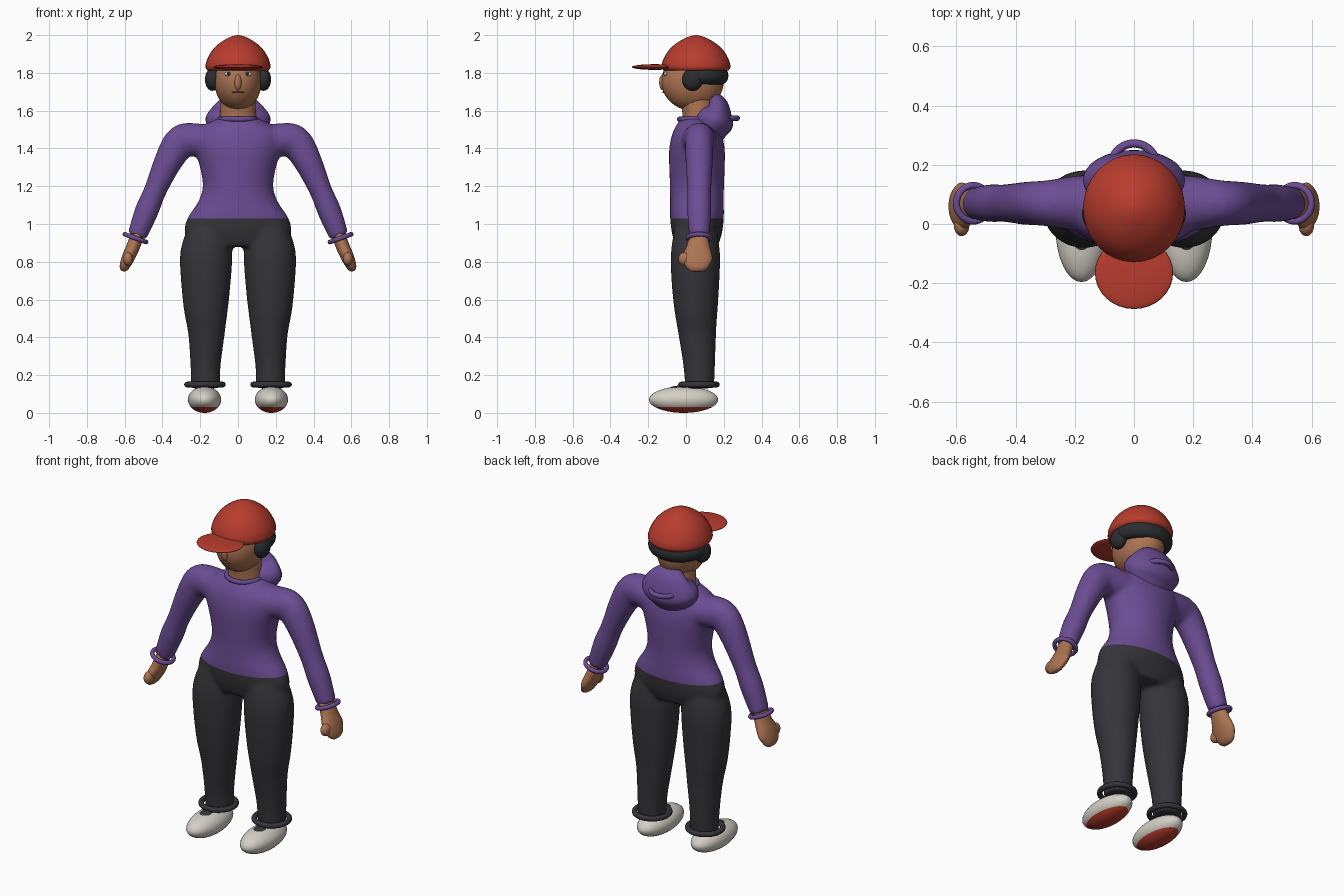
import bpy, bmesh, math
from mathutils import Vector, Matrix

if "Cube" in bpy.data.objects:
    bpy.data.objects.remove(bpy.data.objects["Cube"])


def material(name, r, g, b):
    m = bpy.data.materials.new(name)
    m.use_nodes = True
    m.diffuse_color = (r, g, b, 1)
    bsdf = m.node_tree.nodes["Principled BSDF"]
    bsdf.inputs["Base Color"].default_value = (r, g, b, 1)
    bsdf.inputs["Roughness"].default_value = 0.8
    return m


RED = material("cap red", 0.48, 0.045, 0.027)
PURPLE = material("hoodie purple", 0.15, 0.075, 0.30)
DARK = material("trouser charcoal", 0.036, 0.036, 0.042)
HAIR = material("hair black", 0.024, 0.026, 0.03)
SKIN = material("skin brown", 0.42, 0.175, 0.085)
MOUTH = material("lip brown", 0.22, 0.08, 0.045)
WHITE = material("shoe white", 0.66, 0.63, 0.56)


def finish(bm, name, mat):
    bmesh.ops.recalc_face_normals(bm, faces=bm.faces)
    for f in bm.faces:
        f.smooth = True
    mesh = bpy.data.meshes.new(name)
    bm.to_mesh(mesh)
    bm.free()
    mesh.materials.append(mat)
    ob = bpy.data.objects.new(name, mesh)
    bpy.context.collection.objects.link(ob)
    return ob


def spline(rows, steps=4):
    """Catmull-Rom interpolation of ring rows."""
    out = []
    for i in range(len(rows) - 1):
        a, b, c, d = (Vector(rows[min(max(k, 0), len(rows) - 1)]) for k in range(i - 1, i + 3))
        for j in range(steps):
            t = j / steps
            out.append(0.5 * (2 * b + (c - a) * t + (2 * a - 5 * b + 4 * c - d) * t * t
                              + (3 * b - a - 3 * c + d) * t ** 3))
    return out + [Vector(rows[-1])]


def loft(bm, rows, sides=32):
    """Closed tube through rings of x, y, z, side radius, depth radius."""
    rows = spline([tuple(r) for r in rows])
    rings = []
    for i, r in enumerate(rows):
        t = (rows[min(i + 1, len(rows) - 1)] - rows[max(i - 1, 0)])
        t = Vector(t[:3]).normalized()
        v = (Vector((0, 1, 0)) - t * t.y).normalized()
        u = v.cross(t)
        rings.append([bm.verts.new(Vector(r[:3]) + u * r[3] * math.cos(k * math.tau / sides)
                                   + v * r[4] * math.sin(k * math.tau / sides)) for k in range(sides)])
    for a, b in zip(rings, rings[1:]):
        for k in range(sides):
            n = (k + 1) % sides
            bm.faces.new((a[k], a[n], b[n], b[k]))
    bm.faces.new(rings[0])
    bm.faces.new(rings[-1])


def tube(name, mat, rows):
    bm = bmesh.new()
    loft(bm, rows)
    return finish(bm, name, mat)


def ellipsoid(name, mat, centre, radii):
    bm = bmesh.new()
    bmesh.ops.create_uvsphere(bm, u_segments=32, v_segments=20, radius=1,
                              matrix=Matrix.Translation(centre) @ Matrix.Diagonal((*radii, 1)))
    return finish(bm, name, mat)


def ring(name, mat, centre, major, minor, tilt=0):
    bpy.ops.mesh.primitive_torus_add(location=centre, rotation=(0, tilt, 0), major_radius=major,
                                     minor_radius=minor, major_segments=40, minor_segments=12)
    ob = bpy.context.object
    ob.name = name
    ob.data.materials.append(mat)
    bpy.ops.object.shade_smooth()
    return ob


def colour_below(ob, height, mat):
    """Cut at a height and give the lower faces another colour."""
    ob.data.materials.append(mat)
    bm = bmesh.new()
    bm.from_mesh(ob.data)
    bmesh.ops.bisect_plane(bm, geom=bm.verts[:] + bm.edges[:] + bm.faces[:], dist=1e-5,
                           plane_co=(0, 0, height), plane_no=(0, 0, 1))
    for f in bm.faces:
        f.material_index = int(f.calc_center_median().z < height)
    bm.to_mesh(ob.data)
    bm.free()


# Clothed body: torso, arms and legs fused into one skin
TORSO = [(0.88, 0.20, 0.11), (0.95, 0.28, 0.132), (1.03, 0.268, 0.142), (1.12, 0.21, 0.142),
         (1.2, 0.187, 0.143), (1.3, 0.202, 0.147), (1.4, 0.232, 0.147), (1.48, 0.235, 0.13),
         (1.53, 0.17, 0.105), (1.56, 0.10, 0.085)]
LEG = [(0.145, 0.05, 0.98, 0.11, 0.11), (0.167, 0.05, 0.85, 0.138, 0.13), (0.17, 0.05, 0.7, 0.132, 0.127),
       (0.17, 0.053, 0.55, 0.117, 0.115), (0.167, 0.06, 0.42, 0.097, 0.1),
       (0.172, 0.07, 0.25, 0.08, 0.084), (0.172, 0.072, 0.13, 0.077, 0.077)]
ARM = [(0.12, 0.07, 1.43, 0.09, 0.1), (0.22, 0.07, 1.445, 0.088, 0.09), (0.3, 0.07, 1.435, 0.09, 0.077),
       (0.365, 0.07, 1.34, 0.076, 0.073), (0.437, 0.07, 1.18, 0.06, 0.064),
       (0.483, 0.07, 1.07, 0.063, 0.064), (0.535, 0.07, 0.935, 0.052, 0.055)]


def mirrored(rows, s):
    return [(s * r[0], *r[1:]) for r in rows]


bm = bmesh.new()
loft(bm, [(0, 0.058, z, a, b) for z, a, b in TORSO])
for s in (1, -1):
    loft(bm, mirrored(LEG, s))
    loft(bm, mirrored(ARM, s))
body = finish(bm, "hoodie_and_trousers", PURPLE)
remesh = body.modifiers.new("fuse", 'REMESH')
remesh.mode = 'VOXEL'
remesh.voxel_size = 0.012
remesh.use_smooth_shade = True
soften = body.modifiers.new("soften", 'SMOOTH')
soften.factor = 0.5
soften.iterations = 8
fused = bpy.data.meshes.new_from_object(body.evaluated_get(bpy.context.evaluated_depsgraph_get()))
body.modifiers.clear()
body.data = fused
fused.materials.clear()
fused.materials.append(PURPLE)
colour_below(body, 1.03, DARK)
# Sleeves hang below the waistline but stay purple
for f in fused.polygons:
    if abs(f.center.x) > 0.4:
        f.material_index = 0

# Hands, cuffs and shoes
HAND = [(0.53, 0.065, 0.95, 0.035, 0.045), (0.555, 0.065, 0.88, 0.036, 0.062),
        (0.582, 0.06, 0.82, 0.034, 0.08), (0.603, 0.06, 0.77, 0.025, 0.058), (0.61, 0.06, 0.75, 0.01, 0.03)]
for s, side in ((1, "left"), (-1, "right")):
    tube(side + "_hand", SKIN, mirrored(HAND, s))
    ellipsoid(side + "_thumb", SKIN, (s * 0.582, -0.005, 0.815), (0.026, 0.036, 0.036))
    ring(side + "_sleeve_cuff", PURPLE, (s * 0.543, 0.07, 0.925), 0.06, 0.012, -s * 0.35)
    ring(side + "_trouser_cuff", DARK, (s * 0.175, 0.068, 0.15), 0.095, 0.015)
    shoe = ellipsoid(side + "_shoe", WHITE, (s * 0.177, -0.013, 0.07), (0.088, 0.183, 0.07))
    colour_below(shoe, 0.032, RED)
    ellipsoid(side + "_shoe_tongue", DARK, (s * 0.177, -0.04, 0.1), (0.052, 0.075, 0.044))

# Collar and hood
ring("collar", PURPLE, (0, 0.06, 1.555), 0.095, 0.013)
tube("hood", PURPLE, [(0, 0.12, 1.43, 0.09, 0.06), (0, 0.13, 1.5, 0.15, 0.095),
                      (0, 0.15, 1.56, 0.172, 0.105), (0, 0.165, 1.62, 0.135, 0.065),
                      (0, 0.15, 1.665, 0.085, 0.04), (0, 0.14, 1.685, 0.05, 0.025)])
ring("hood_rim", PURPLE, (0, 0.195, 1.56), 0.077, 0.014)

# Head, neck and face
ellipsoid("head", SKIN, (0, 0.035, 1.755), (0.125, 0.165, 0.155))
tube("neck", SKIN, [(0, 0.065, 1.52, 0.1, 0.085), (0, 0.065, 1.58, 0.095, 0.083), (0, 0.06, 1.7, 0.09, 0.095)])
ellipsoid("nose", SKIN, (0, -0.122, 1.75), (0.019, 0.02, 0.042))
ellipsoid("mouth", MOUTH, (0, -0.119, 1.698), (0.034, 0.006, 0.005))
for s, side in ((1, "left"), (-1, "right")):
    ellipsoid(side + "_eye", WHITE, (s * 0.052, -0.108, 1.795), (0.02, 0.009, 0.011))
    ellipsoid(side + "_pupil", HAIR, (s * 0.05, -0.115, 1.796), (0.009, 0.005, 0.009))
    ellipsoid(side + "_ear_lock", HAIR, (s * 0.135, 0.035, 1.765), (0.04, 0.055, 0.06))

# Hair band around the back of the head
bm = bmesh.new()
rings = []
for i in range(33):
    a = math.radians(-28 + 236 * i / 32)
    fade = 0.6 + 0.4 * math.sin(math.pi * i / 32) ** 0.4
    rings.append([bm.verts.new((math.cos(a) * (0.132 + 0.042 * fade * math.cos(b)),
                                0.065 + math.sin(a) * (0.118 + 0.042 * fade * math.cos(b)),
                                1.785 + 0.048 * fade * math.sin(b)))
                  for b in (k * math.tau / 16 for k in range(16))])
for p, q in zip(rings, rings[1:]):
    for k in range(16):
        bm.faces.new((p[k], p[k - 1], q[k - 1], q[k]))
bm.faces.new(rings[0])
bm.faces.new(rings[-1])
finish(bm, "hair", HAIR)

# Cap crown and brim
CROWN = [(1.812, 0.16), (1.83, 0.172), (1.87, 0.164), (1.92, 0.136), (1.96, 0.094), (1.99, 0.042), (2.0, 0.004)]
tube("cap_crown", RED, [(0, 0.053, z, r, r * 1.06) for z, r in CROWN])
ellipsoid("cap_brim", RED, (0, -0.165, 1.831), (0.132, 0.122, 0.015))
